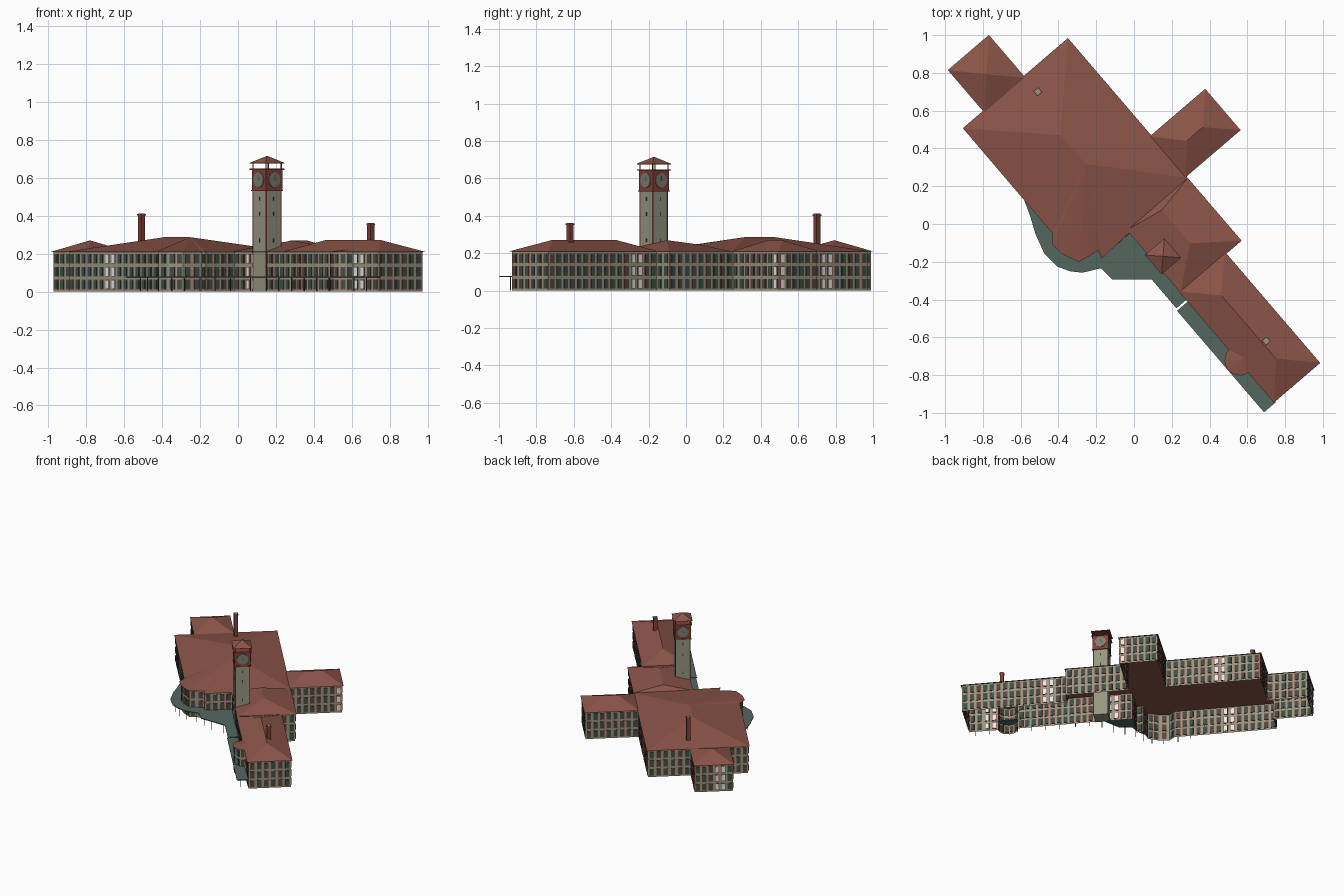
import bpy, bmesh, math
from mathutils import Matrix, Vector

if "Cube" in bpy.data.objects:
    bpy.data.objects.remove(bpy.data.objects["Cube"], do_unlink=True)

TURN = Matrix.Rotation(math.radians(-49.4), 4, "Z")   # the plan is laid out square, then turned
EAVE = 0.21


def material(name, srgb):
    col = [(c / 255) ** 2.2 for c in srgb] + [1]
    m = bpy.data.materials.new(name)
    m.use_nodes = True
    m.diffuse_color = col
    bsdf = next(n for n in m.node_tree.nodes if n.type == "BSDF_PRINCIPLED")
    bsdf.inputs["Base Color"].default_value = col
    bsdf.inputs["Roughness"].default_value = 0.9
    return m


STONE = material("grey green stone", (150, 148, 128))
ROOF = material("terracotta roof", (138, 85, 74))
BRICK = material("red brick", (128, 66, 58))
GLASS = material("dark green glass", (62, 80, 72))
CANOPY = material("canopy green", (84, 103, 95))
DIAL = material("dial grey", (122, 126, 112))
PALE = material("pale blind", (248, 248, 247))


def finish(name, bm, *mats):
    mesh = bpy.data.meshes.new(name)
    bm.to_mesh(mesh)
    bm.free()
    for m in mats:
        mesh.materials.append(m)
    ob = bpy.data.objects.new(name, mesh)
    ob.matrix_world = TURN
    bpy.context.scene.collection.objects.link(ob)
    return ob


def box(bm, center, size, angle=0, index=0):
    mat = Matrix.Translation(center) @ Matrix.Rotation(angle, 4, "Z") @ Matrix.Diagonal((*size, 1))
    made = bmesh.ops.create_cube(bm, size=1, matrix=mat)
    for f in {f for v in made["verts"] for f in v.link_faces}:
        f.material_index = index


def arc(cx, cy, r, a0, a1, n):
    steps = [math.radians(a0 + (a1 - a0) * i / n) for i in range(n + 1)]
    return [(cx + r * math.cos(a), cy + r * math.sin(a)) for a in steps]


def rect(u0, u1, v0, v1):
    return [(u0, v0), (u1, v0), (u1, v1), (u0, v1)]


def hip_roof(name, outline, ridge, z=EAVE):
    """Join every eave corner to its nearest ridge point."""
    bm = bmesh.new()
    low = [bm.verts.new((*p, z)) for p in outline]
    top = [bm.verts.new(p) for p in ridge]
    near = [min(top, key=lambda t: (t.co.xy - v.co.xy).length) for v in low]
    for i, a in enumerate(low):
        j = (i + 1) % len(low)
        ring = [a, low[j], near[j]] + ([near[i]] if near[i] != near[j] else [])
        bm.faces.new(ring)
    return finish(name, bm, ROOF)


# Outer walls: one continuous perimeter, open underneath
CORNER_BAY = [(-0.235, -0.348), (-0.19, -0.388), (-0.12, -0.378), (-0.045, -0.342),
              (-0.036, -0.29), (-0.025, -0.232)]
WING_BAY = arc(0.912, -0.045, 0.072, 180, 360, 6)
PERIMETER = ([(-0.965, -0.348)] + CORNER_BAY + [(0.02, -0.238), (0.02, -0.042), (0.43, -0.042)]
             + WING_BAY + [(1.19, -0.042), (1.19, 0.26), (0.43, 0.26), (0.43, 0.365),
             (-0.018, 0.365), (-0.018, 0.742), (-0.288, 0.742), (-0.288, 0.365), (-0.965, 0.365),
             (-0.965, 0.06), (-1.25, 0.06), (-1.25, -0.21), (-0.965, -0.21)])

walls, frames, panes = bmesh.new(), bmesh.new(), bmesh.new()
low = [walls.verts.new((*p, 0)) for p in PERIMETER]
high = [walls.verts.new((*p, EAVE)) for p in PERIMETER]
column = 0
for i, p in enumerate(PERIMETER):
    j = (i + 1) % len(PERIMETER)
    walls.faces.new((low[i], low[j], high[j], high[i]))
    a, b = Vector(p), Vector(PERIMETER[j])
    run = b - a
    turn = math.atan2(run.y, run.x)
    bays = max(1, round(run.length / 0.048))
    if run.length < 0.03:
        continue
    wide = min(1, run.length / bays / 0.045)
    for k in range(bays):
        c = a + run * ((k + 0.5) / bays)
        column += 1
        pale = 1 if column % 22 in (7, 8) else 0
        for floor in range(3):
            z = 0.037 + floor * 0.068
            box(frames, (*c, z), (0.031 * wide, 0.006, 0.052), turn)
            box(panes, (*c, z), (0.023 * wide, 0.01, 0.043), turn, pale)
finish("outer_walls", walls, STONE)
finish("window_frames", frames, BRICK)
finish("window_panes", panes, GLASS, PALE)

# Flat ceiling under the roofs
bm = bmesh.new()
bm.faces.new([bm.verts.new((*p, EAVE - 0.002)) for p in reversed(PERIMETER)])
finish("ceiling", bm, ROOF)

# Roofs
hall = ([(-0.975, -0.358), (-0.242, -0.36), (-0.196, -0.4), (-0.119, -0.39), (-0.037, -0.352),
         (-0.026, -0.293), (-0.017, -0.238), (0.028, -0.248), (0.0, 0.375), (-0.975, 0.375)])
hip_roof("hall_roof", hall, [(-0.61, 0.01, 0.287), (-0.406, 0.015, 0.287)])
hip_roof("tower_block_roof", rect(0.0, 0.438, -0.05, 0.375), [(0.04, 0.16, 0.246), (0.27, 0.158, 0.27)])
hip_roof("long_wing_roof", rect(0.425, 1.2, -0.053, 0.27), [(0.588, 0.105, 0.272), (1.03, 0.107, 0.272)])
hip_roof("rear_wing_roof", rect(-0.298, -0.01, 0.365, 0.752), [(-0.152, 0.5, 0.27), (-0.153, 0.61, 0.27)])
hip_roof("end_wing_roof", rect(-1.26, -0.96, -0.218, 0.068), [(-1.11, -0.077, 0.27)])
hip_roof("round_bay_roof", arc(0.912, -0.045, 0.08, 0, 342, 19), [(0.912, -0.02, 0.223)])

# Clock tower
TU, TV = 0.23, 0.005
QUARTERS = [math.pi / 2 * q for q in range(4)]
SIDES = [(sx, sy) for sx in (-1, 1) for sy in (-1, 1)]
bm = bmesh.new()
box(bm, (TU, TV, 0.265), (0.106, 0.106, 0.53))
finish("tower_shaft", bm, STONE)

bm = bmesh.new()
box(bm, (TU, TV, 0.59), (0.114, 0.114, 0.11))
for z, w in ((0.533, 0.12), (0.645, 0.13)):
    box(bm, (TU, TV, z), (w, w, 0.007))
for sx, sy in SIDES:
    box(bm, (TU + sx * 0.051, TV + sy * 0.051, 0.265), (0.006, 0.006, 0.53))
    box(bm, (TU + sx * 0.053, TV + sy * 0.053, 0.662), (0.005, 0.005, 0.034))
finish("tower_brickwork", bm, BRICK)

hip_roof("tower_roof", rect(TU - 0.068, TU + 0.068, TV - 0.068, TV + 0.068), [(TU, TV, 0.716)], 0.677)
bm = bmesh.new()
box(bm, (TU, TV, 0.677), (0.13, 0.13, 0.004))
finish("tower_eaves", bm, BRICK)

# Clock faces, hands and slit windows on all four tower sides
dials, hands, slits = bmesh.new(), bmesh.new(), bmesh.new()
for q in QUARTERS:
    side = Matrix.Translation((TU, TV, 0)) @ Matrix.Rotation(q, 4, "Z")
    bmesh.ops.create_cone(dials, cap_ends=True, segments=20, radius1=0.04, radius2=0.04, depth=0.006,
                          matrix=side @ Matrix.Translation((0, -0.058, 0.59))
                          @ Matrix.Rotation(math.pi / 2, 4, "X"))
    for dx, dz, sx, sz in ((0, 0.01, 0.003, 0.024), (0.007, 0, 0.016, 0.003)):
        box(hands, side @ Vector((dx, -0.061, 0.59 + dz)), (sx, 0.002, sz), q)
    for z in (0.27, 0.41, 0.49):
        box(slits, side @ Vector((0, -0.053, z)), (0.007, 0.004, 0.02), q)
finish("clock_dials", dials, DIAL)
finish("clock_hands", hands, GLASS)
finish("tower_slit_windows", slits, GLASS)

# Chimneys
bm = bmesh.new()
for u, v, top in ((-0.863, 0.069, 0.41), (0.926, 0.128, 0.36)):
    box(bm, (u, v, (0.2 + top) / 2), (0.027, 0.027, top - 0.2))
    box(bm, (u, v, top - 0.006), (0.033, 0.033, 0.008))
    box(bm, (u, v, top), (0.026, 0.026, 0.005), 0, 1)
finish("chimneys", bm, BRICK, STONE)


# Street canopies on slim posts
def canopy(name, outer, inner):
    bm = bmesh.new()
    face = bm.faces.new([bm.verts.new((*p, 0.073)) for p in outer + inner])
    made = bmesh.ops.extrude_face_region(bm, geom=[face])["geom"]
    for v in (g for g in made if isinstance(g, bmesh.types.BMVert)):
        v.co.z += 0.006
    bmesh.ops.recalc_face_normals(bm, faces=bm.faces)
    finish(name, bm, CANOPY)
    posts = bmesh.new()
    for p, q in zip(outer, outer[1:]):
        a, b = Vector(p), Vector(q)
        n = max(1, round((b - a).length / 0.1))
        for k in range(n):
            c = a.lerp(b, (k + 0.5) / n)
            c.y += 0.03
            box(posts, (*c, 0.037), (0.004, 0.004, 0.074))
    finish(name + "_posts", posts, GLASS)


canopy("entrance_canopy",
       [(-0.505, -0.348), (-0.39, -0.39), (-0.301, -0.43), (-0.192, -0.462), (-0.093, -0.455),
        (-0.03, -0.42), (0.018, -0.375), (0.064, -0.285), (0.148, -0.278), (0.285, -0.12),
        (0.485, -0.12)],
       [(0.485, -0.044), (0.02, -0.044), (0.02, -0.238)] + CORNER_BAY[::-1])
canopy("long_wing_canopy", [(0.497, -0.126), (1.205, -0.126)], [(1.205, -0.044), (0.497, -0.044)])
